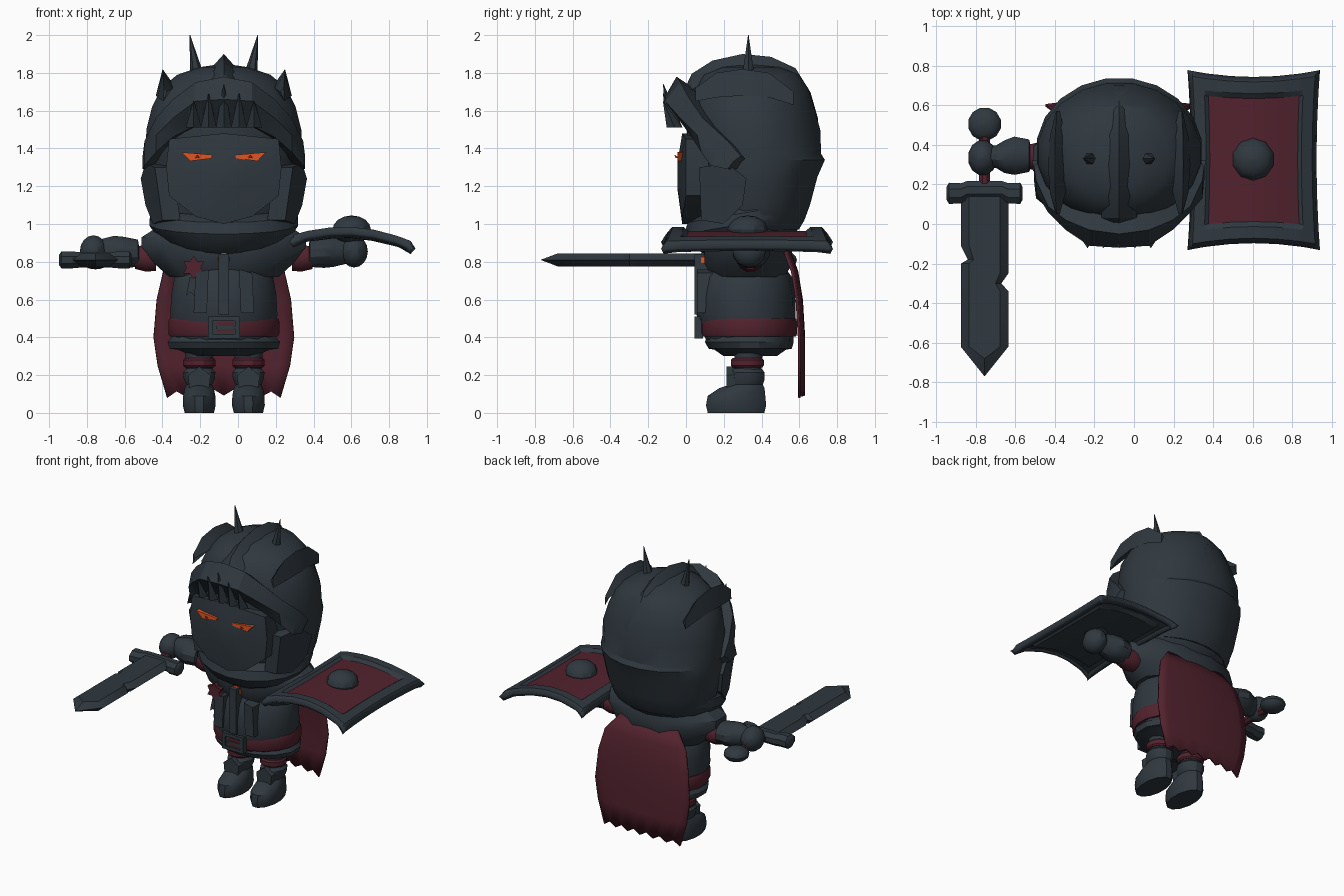
import bpy, bmesh, math

if "Cube" in bpy.data.objects:
    bpy.data.objects.remove(bpy.data.objects["Cube"])

CX, CY = -0.075, 0.33          # body axis


def material(name, col):
    m = bpy.data.materials.new(name)
    m.diffuse_color = (*col, 1)
    m.use_nodes = True
    m.node_tree.nodes["Principled BSDF"].inputs["Base Color"].default_value = m.diffuse_color
    return m


SLATE = material("dark_slate", (0.029, 0.040, 0.050))
MAROON = material("maroon", (0.085, 0.016, 0.027))
ORANGE = material("ember_orange", (0.75, 0.09, 0.015))


def make(name, verts, faces, mats):
    bm = bmesh.new()
    vs = [bm.verts.new(v) for v in verts]
    for f in faces:
        bm.faces.new([vs[i] for i in f])
    bmesh.ops.recalc_face_normals(bm, faces=bm.faces)
    me = bpy.data.meshes.new(name)
    bm.to_mesh(me)
    bm.free()
    for m in mats:
        me.materials.append(m)
    ob = bpy.data.objects.new(name, me)
    bpy.context.collection.objects.link(ob)
    return ob


def skin(name, rings, mat):
    """Closed solid through rings with equal point counts."""
    n = len(rings[0])
    faces = [(k * n + i, k * n + (i + 1) % n, (k + 1) * n + (i + 1) % n, (k + 1) * n + i)
             for k in range(len(rings) - 1) for i in range(n)]
    faces += [tuple(range(n)), tuple(range((len(rings) - 1) * n, len(rings) * n))]
    return make(name, [p for r in rings for p in r], faces, [mat])


def loft(name, rings, mat, axis="z", n=16, shear=0.0):
    """Rings are (t, u, v, ru, rv): elliptical sections along an axis."""
    out = []
    for t, u, v, ru, rv in rings:
        ring = []
        for i in range(n):
            a = 2 * math.pi * (i + 0.5) / n
            p, q = u + ru * math.cos(a), v + rv * math.sin(a)
            ring.append({"z": (p, q, t + shear * (q - v)), "x": (t, p, q), "y": (p, t, q)}[axis])
        out.append(ring)
    return skin(name, out, mat)


def body(name, rows, mat, cx=CX, **kw):
    """Rows are (z, half width, front y, back y)."""
    return loft(name, [(z, cx, (f + b) / 2, r, (b - f) / 2) for z, r, f, b in rows], mat, **kw)


def prism(name, pts, y0, y1, mat, cx=CX):
    return skin(name, [[(cx + x, y, z) for x, z in pts] for y in (y0, y1)], mat)


def box_pts(x0, x1, z0, z1):
    return [(x0, z0), (x1, z0), (x1, z1), (x0, z1)]


def ball(name, c, r, mat, n=12):
    ang = [math.pi * k / 8 for k in range(9)]
    return loft(name, [(c[2] - r[2] * math.cos(a), c[0], c[1], r[0] * max(math.sin(a), .02),
                        r[1] * max(math.sin(a), .02)) for a in ang], mat, n=n)


def spike(name, base, tip, r, n=6):
    rings = []
    for c, k in ((base, r), (tip, 0.002)):
        rings.append([(c[0] + k * math.cos(2 * math.pi * i / n),
                       c[1] + k * math.sin(2 * math.pi * i / n), c[2]) for i in range(n)])
    return skin(name, rings, SLATE)


# helmet shell, chin collar and shoulder mantle
body("helmet", [(0.97, .34, .12, .60), (1.02, .37, .08, .63), (1.1, .395, .06, .66), (1.25, .42, .03, .70),
                (1.34, .42, .01, .74), (1.37, .42, .0, .72), (1.5, .415, .0, .715), (1.62, .385, .0, .68),
                (1.72, .335, .04, .65), (1.79, .25, .09, .60), (1.83, .13, .18, .5), (1.845, .03, .3, .38)],
     SLATE, n=20)
body("chin_collar", [(0.86, .24, .12, .52), (0.93, .35, .03, .60), (1.0, .40, -.01, .62), (1.06, .395, .01, .62),
                     (1.09, .37, .06, .60)], SLATE, n=18, shear=0.17)
body("mantle", [(0.72, .30, .13, .53), (0.79, .38, .09, .57), (0.88, .45, .09, .57), (0.93, .45, .1, .56),
                (1.0, .34, .12, .54)], SLATE, n=12)

# face plate with a forward ridge
outline = [(-.29, 1.45), (0, 1.48), (.29, 1.45), (.305, 1.3), (.29, 1.15), (.15, 1.04), (0, 1.0),
           (-.15, 1.04), (-.29, 1.15), (-.305, 1.3)]
skin("face_plate", [[(CX + x, .12, z) for x, z in outline],
                    [(CX + x, .0 if abs(x) > .2 else -.02, z) for x, z in outline],
                    [(CX + x * .3, -.045, 1.26 + (z - 1.26) * .3) for x, z in outline]], SLATE)

# swept brim
half = [(0, -.05, 1.78, -.12, 1.66, -.01, 1.52), (.15, -.03, 1.75, -.11, 1.65, 0, 1.52),
        (.27, .02, 1.66, -.03, 1.56, .03, 1.46), (.36, .09, 1.56, .06, 1.47, .08, 1.38),
        (.42, .22, 1.44, .16, 1.38, .13, 1.31), (.43, .29, 1.36, .25, 1.33, .22, 1.29)]
stations = [(-s[0],) + s[1:] for s in half[:0:-1]] + half
skin("brim", [[(CX + x * .85, yt + .09, zt - .06), (CX + x, yt, zt), (CX + x, ym, zm), (CX + x, yb, zb),
               (CX + x * .85, yb + .09, zb)] for x, yt, zt, ym, zm, yb, zb in stations], SLATE)
for x, z in ((-.16, 1.65), (-.08, 1.69), (0, 1.74), (.08, 1.69), (.16, 1.65)):
    spike("brim_spike", (CX + x, -.06, 1.51), (CX + x, -.12, z), .042, 4)

# helmet crests
top_path = [(-.03, 1.66, .0), (.03, 1.74, .05), (.14, 1.80, .06), (.3, 1.83, .065), (.45, 1.82, .06),
            (.58, 1.76, .06), (.66, 1.66, .03), (.70, 1.55, .0)]
skin("centre_crest", [[(CX - .09, y, z - .03), (CX, y, z + h + .005), (CX + .09, y, z - .03)]
                      for y, z, h in top_path], SLATE)
eye = [(-.06, 1.366), (-.225, 1.38), (-.195, 1.352), (-.18, 1.333), (-.065, 1.347)]
for s in (-1, 1):
    skin("side_crest", [[(CX + s * (.31 - w), y, z), (CX + s * (.315 + h * .1), y, z + h), (CX + s * (.31 + w), y, z - .05)]
                        for y, z, h, w in ((.05, 1.70, .02, .01), (.16, 1.72, .08, .04), (.3, 1.73, .09, .05),
                                           (.44, 1.72, .08, .04), (.57, 1.68, .02, .01))], SLATE)
    spike("horn", (CX + s * .14, CY, 1.78), (CX + s * .18, CY, 2.0), .038)
    skin("cheek_guard", [[(CX + s * (x + d), y, z) for y, z, x in
                          ((.07, 1.3, .35), (.22, 1.32, .40), (.32, 1.24, .425), (.3, 1.1, .40),
                           (.2, 1.0, .36), (.08, 1.02, .31))] for d in (-.08, .015)], SLATE)
    prism("eye", [(-s * x, z) for x, z in eye], -.046, -.015, ORANGE)
    spike("eye_glint", (CX + s * .14, -.046, 1.35), (CX + s * .14, -.06, 1.365), .012).data.materials[0] = ORANGE

# torso, belt and skirt
body("torso", [(0.36, .26, .12, .55), (0.42, .28, .09, .575), (0.52, .288, .055, .58), (0.62, .283, .06, .578),
               (0.72, .265, .08, .56), (0.8, .2, .14, .5)], SLATE, n=18)
body("belt", [(.405, .292, .078, .583), (.42, .298, .07, .588), (.485, .298, .07, .588), (.5, .292, .074, .583)],
     MAROON, n=18)
body("skirt", [(.30, .17, .2, .48), (.335, .25, .15, .53), (.34, .295, .12, .56), (.375, .305, .1, .57),
               (.405, .28, .11, .57)], SLATE, n=14)
prism("buckle_base", box_pts(-.085, .085, .395, .51), .055, .09, SLATE)
for x0, x1, z0, z1 in ((-.085, .085, .487, .51), (-.085, .085, .395, .418), (-.085, -.06, .395, .51),
                       (.06, .085, .395, .51), (-.04, .06, .445, .46)):
    prism("buckle_bar", box_pts(x0, x1, z0, z1), .045, .06, SLATE)
prism("buckle_strap", box_pts(-.04, .055, .425, .48), .052, .056, MAROON)
prism("coat_placket", box_pts(-.028, .028, .52, .84), .045, .12, SLATE)
for s in (-1, 1):
    prism("coat_lapel", [(s * .09, .53), (s * .16, .53), (s * .15, .74), (s * .08, .76)], .058, .14, SLATE)
loft("throat_gem", [(.07, CX, .81, .02, .025), (.08, CX, .81, .032, .04), (.11, CX, .81, .032, .04)],
     ORANGE, axis="y", n=8)

# star badge with ribbon
star = [((.062 if i % 2 else .038) * math.cos(i * math.pi / 6), .77 + (.062 if i % 2 else .038) * math.sin(i * math.pi / 6))
        for i in range(12)]
prism("badge", star, .065, .1, MAROON, cx=-.235)
prism("badge_ribbon", [(-.04, .62), (-.015, .64), (.01, .61), (.02, .72), (-.02, .72)], .075, .12, SLATE, cx=-.235)

# cape with ragged hem
rows = [(.87, .22, .53), (.75, .32, .575), (.6, .355, .60), (.4, .372, .612), (.25, .35, .612), (.10, .30, .612)]
N = 12
cv, cf = [], []
for k, (z, w, y) in enumerate(rows):
    for i in range(N + 1):
        u = 2 * i / N - 1
        jag = (.022 if i % 2 else -.008) - .012 * u * u if k == len(rows) - 1 else 0
        cv.append((CX + u * w, y - .025 * u * u + .012, z + jag))
for k in range(len(rows) - 1):
    for i in range(N):
        a = k * (N + 1) + i
        cf.append((a, a + 1, a + N + 2, a + N + 1))
cape = make("cape", cv, cf, [MAROON])
mod = cape.modifiers.new("thickness", "SOLIDIFY")
mod.thickness, mod.offset = 0.014, 0

# legs and arms
for s in (-1, 1):
    lx = CX + s * .13
    body("leg", [(.18, .07, .26, .40), (.36, .08, .25, .41)], SLATE, cx=lx, n=12)
    body("leg_band", [(.24, .08, .245, .405), (.25, .088, .235, .415), (.28, .088, .235, .415), (.29, .08, .245, .405)],
         MAROON, cx=lx, n=12)
    body("boot", [(0, .08, .11, .42), (.04, .09, .10, .43), (.09, .088, .11, .425), (.13, .08, .17, .42),
                  (.15, .07, .23, .41), (.18, .085, .23, .42), (.215, .088, .235, .42), (.235, .07, .25, .40)],
         SLATE, cx=lx, n=12)
    prism("shin_guard", [(-.05, .1), (.05, .1), (.06, .2), (0, .245), (-.06, .2)], .215, .26, SLATE, cx=lx)
    loft("sleeve", [(CX + s * t, .34, .82, r, r) for t, r in ((.36, .07), (.41, .075), (.47, .06))],
         MAROON, axis="x", n=12)
    loft("gauntlet", [(CX + s * t, y, z, r, q) for t, y, z, r, q in
                      ((.45, .34, .83, .07, .06), (.455, .345, .845, .085, .075), (.53, .345, .85, .10, .085),
                       (.58, .34, .855, .085, .085), (.62, .34, .855, .06, .075), (.68, .34, .855, .05, .06))],
         SLATE, axis="x", n=12)
    ball("hand", (CX + s * .69, .335, .855), (.075, .09, .085), SLATE)

# sword
SX, SZ = -.755, .81
ball("pommel", (SX, .505, SZ), (.085, .085, .05), SLATE)
loft("grip", [(y, SX, SZ, .03, .03) for y in (.17, .45)], MAROON, axis="y", n=8)
loft("crossguard", [(SX + x, y, SZ, r, q) for x, y, r, q in
                    ((-.192, .155, .035, .03), (-.18, .155, .058, .048), (-.12, .155, .055, .048), (-.09, .17, .05, .045),
                     (.09, .17, .05, .045), (.12, .155, .055, .048), (.18, .155, .058, .048), (.192, .155, .035, .03))],
     SLATE, axis="x", n=8)
blade = [(-.12, .14), (-.12, -.11), (-.085, -.18), (-.12, -.20), (-.12, -.62), (0, -.77), (.12, -.62),
         (.12, -.34), (.085, -.30), (.12, -.25), (.12, .14)]
skin("blade", [[(SX + x * k, y + (.09 if y < -.7 and k < 1 else 0), SZ + dz) for x, y in blade]
               for k, dz in ((.65, -.034), (1, 0), (.65, .034))], SLATE)

# curved shield: raised frame around an inset panel
us = [-1, -.93, -.76, -.70, -.35, 0, .35, .70, .76, .93, 1]
vs = [-1, -.94, -.80, -.74, -.37, 0, .37, .74, .80, .94, 1]
M = len(us)
sv, sf, panel = [], [], []
level = lambda i, j: min(i, j, M - 1 - i, M - 1 - j)
for j, v in enumerate(vs):
    for i, u in enumerate(us):
        x = .605 + u * (.335 - .018 * (1 - v * v))
        y = .323 + v * (.455 - .035 * (1 - u * u))
        rise = (-.01, .02, .02, 0)[min(level(i, j), 3)]
        sv.append((x, y, .965 - .6 * (x - .56) ** 2 + rise))
for j in range(M - 1):
    for i in range(M - 1):
        a = j * M + i
        sf.append((a, a + 1, a + M + 1, a + M))
        panel.append(min(level(i, j), level(i + 1, j + 1), level(i + 1, j), level(i, j + 1)) >= 3)
shield = make("shield", sv, sf, [MAROON, SLATE, SLATE])
for p, inner in zip(shield.data.polygons, panel):
    p.material_index = 0 if inner else 1
if shield.data.polygons[0].normal.z < 0:
    shield.data.flip_normals()
mod = shield.modifiers.new("thickness", "SOLIDIFY")
mod.thickness, mod.offset, mod.material_offset, mod.material_offset_rim = 0.04, -1, 1, 1
ball("shield_boss", (.602, .327, .97), (.107, .107, .075), SLATE, n=10)

# keep hard edges, soften the rest
for ob in bpy.context.scene.objects:
    ob.select_set(True)
    bpy.context.view_layer.objects.active = ob
bpy.ops.object.shade_smooth_by_angle(angle=math.radians(30))
